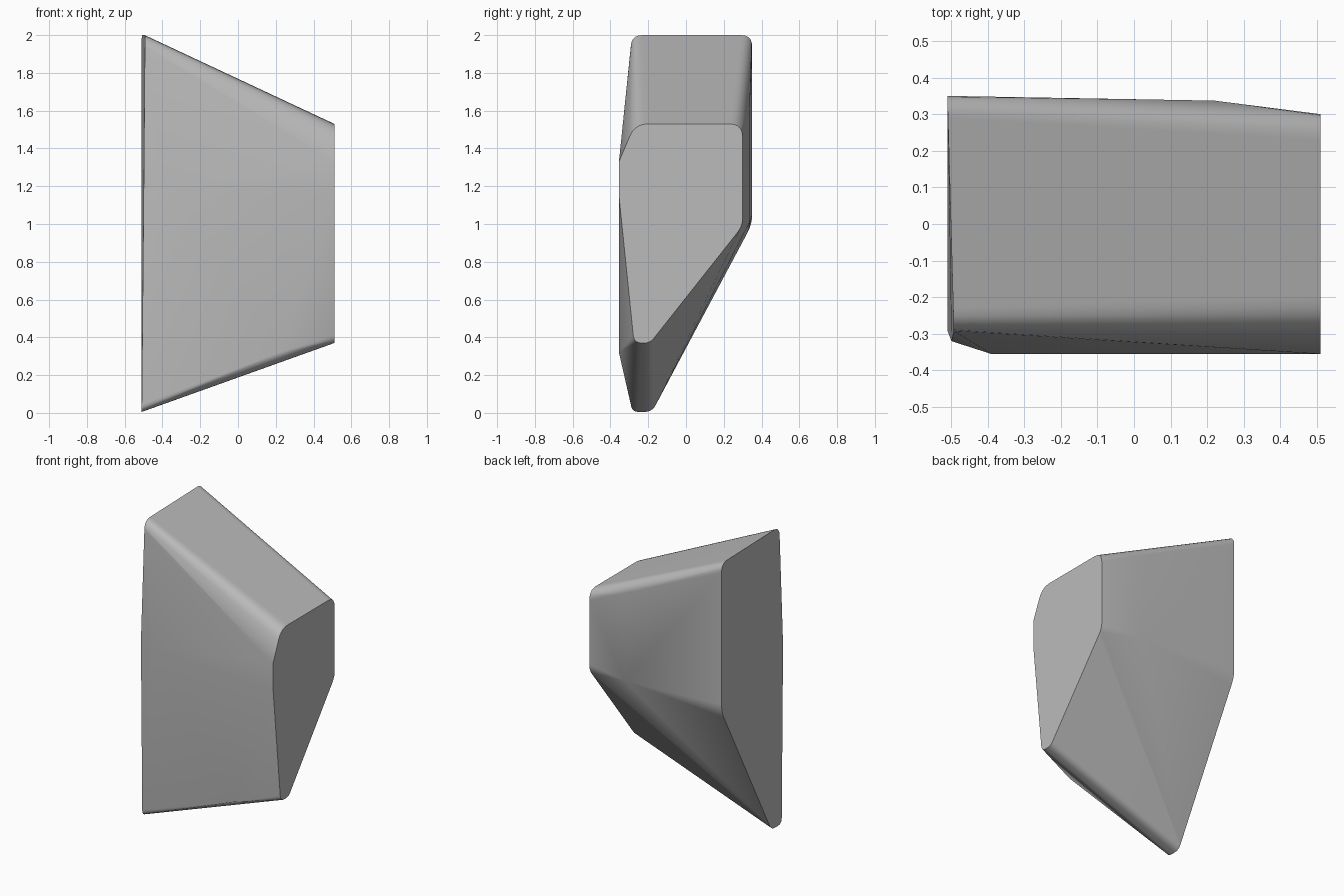
import bpy, bmesh
from mathutils import Vector

cube = bpy.data.objects.get("Cube")
if cube:
    bpy.data.objects.remove(cube, do_unlink=True)


def rounded(corners, steps=5):
    """Outline in (y, z) from corners (y, z, radius), each softened by a curve."""
    pts = []
    for i, (y, z, r) in enumerate(corners):
        c = Vector((y, z))
        if r == 0:
            pts.append(c)
            continue
        a = c + (Vector(corners[i - 1][:2]) - c).normalized() * r
        b = c + (Vector(corners[(i + 1) % len(corners)][:2]) - c).normalized() * r
        for k in range(steps + 1):
            t = k / steps
            pts.append(a * (1 - t) ** 2 + c * 2 * t * (1 - t) + b * t * t)
    return pts


# Outlines of the small and the large end
small_end = rounded([(-0.355, 1.33, 0), (-0.27, 1.53, 0.07), (0.30, 1.53, 0.07),
                     (0.30, 0.99, 0.04), (-0.19, 0.37, 0.03), (-0.275, 0.37, 0.04),
                     (-0.355, 1.15, 0)])
large_end = rounded([(-0.29, 2.0, 0.06), (0.35, 2.0, 0.06), (0.35, 1.0, 0.05),
                     (-0.18, 0.005, 0.04), (-0.29, 0.005, 0.04), (-0.32, 1.2, 0)])

points = [(0.51, p.x, p.y) for p in small_end]
# The large end leans slightly, further in towards the front and top
points += [(-0.51 + 0.018 * (p.y / 2) * (0.35 - p.x) / 0.65, p.x, p.y) for p in large_end]
# Bulge of the front face and bend in the back face
points += [(-0.39, -0.355, 1.2), (0.22, -0.355, 0.32)]
points += [(0.22, 0.337, 1.60), (0.22, 0.337, 1.01)]

# Stone body: the convex skin around all points
bm = bmesh.new()
for p in points:
    bm.verts.new(p)
hull = bmesh.ops.convex_hull(bm, input=bm.verts[:])
loose = [v for v in bm.verts if not v.link_faces]
bmesh.ops.delete(bm, geom=loose, context="VERTS")
bmesh.ops.dissolve_limit(bm, angle_limit=0.015, verts=bm.verts[:], edges=bm.edges[:])
bmesh.ops.recalc_face_normals(bm, faces=bm.faces[:])
mesh = bpy.data.meshes.new("stone_block")
bm.to_mesh(mesh)
bm.free()
stone = bpy.data.objects.new("stone_block", mesh)
bpy.context.collection.objects.link(stone)

# Grey stone
grey = bpy.data.materials.new("stone_grey")
grey.use_nodes = True
colour = (0.5, 0.5, 0.5, 1)
grey.diffuse_color = colour
grey.node_tree.nodes["Principled BSDF"].inputs["Base Color"].default_value = colour
mesh.materials.append(grey)

# Soft edges, sharp ends
bpy.context.view_layer.objects.active = stone
stone.select_set(True)
bpy.ops.object.shade_smooth_by_angle(angle=0.6)
weighted = stone.modifiers.new("weighted_normals", "WEIGHTED_NORMAL")
weighted.keep_sharp = True
